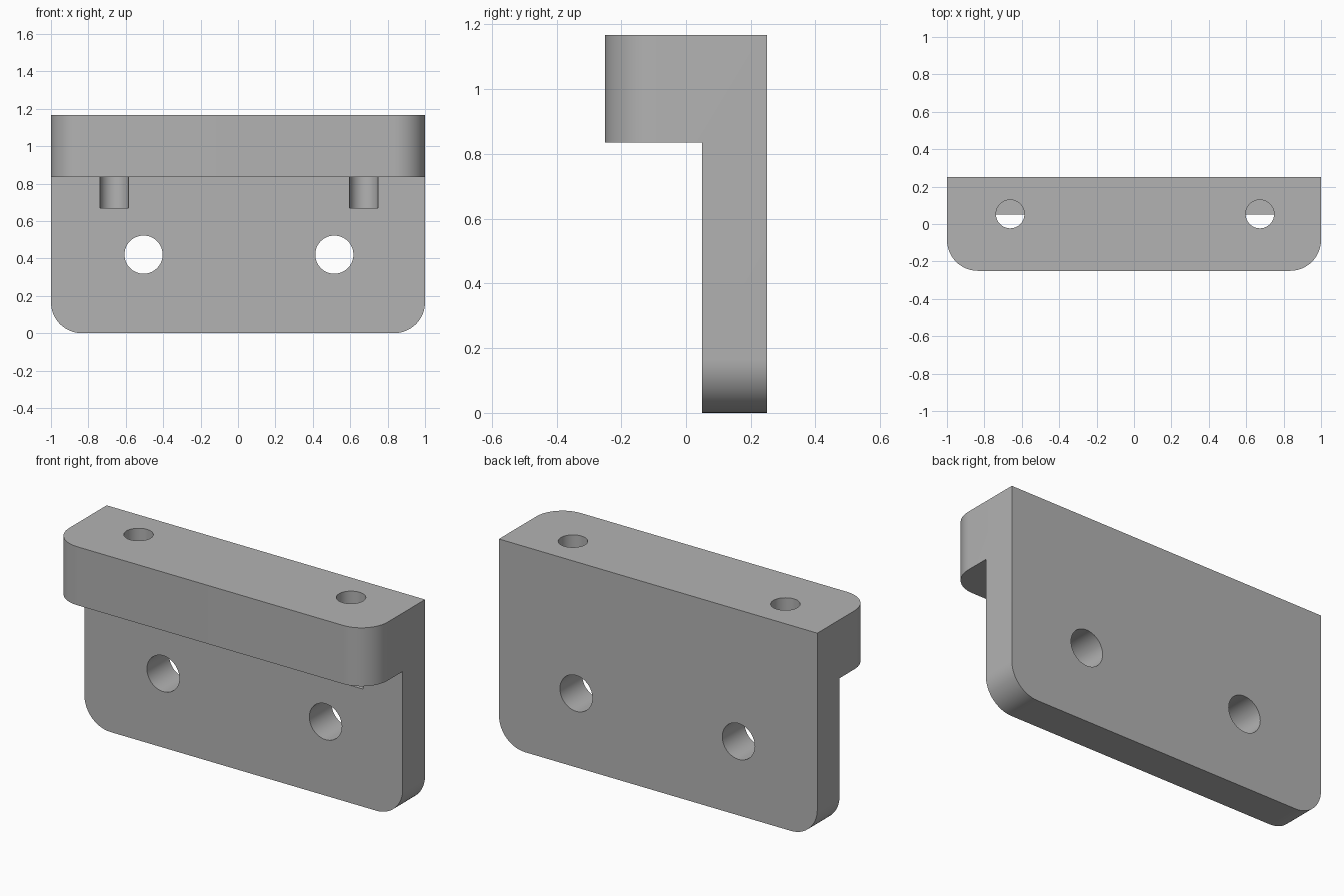
import bpy, bmesh, math

cube = bpy.data.objects.get("Cube")
if cube:
    bpy.data.objects.remove(cube, do_unlink=True)

BACK, PLATE_FRONT, LIP_FRONT = 0.25, 0.05, -0.25
LIP_BOTTOM, TOP = 0.835, 1.167
CORNER = 0.165

grey = bpy.data.materials.new("plain grey")
grey.use_nodes = True
colour = (0.45, 0.45, 0.45, 1)
grey.diffuse_color = colour
grey.node_tree.nodes["Principled BSDF"].inputs["Base Color"].default_value = colour

# Bracket body: L-shaped side profile extruded along x
bm = bmesh.new()
profile = [(BACK, 0), (BACK, TOP), (LIP_FRONT, TOP), (LIP_FRONT, LIP_BOTTOM),
           (PLATE_FRONT, LIP_BOTTOM), (PLATE_FRONT, 0)]
side = bm.faces.new([bm.verts.new((-1, y, z)) for y, z in profile])
moved = bmesh.ops.extrude_face_region(bm, geom=[side])["geom"]
bmesh.ops.translate(bm, vec=(2, 0, 0),
                    verts=[v for v in moved if isinstance(v, bmesh.types.BMVert)])
bmesh.ops.recalc_face_normals(bm, faces=bm.faces)


# Round the lip's front corners and the plate's bottom corners
def is_rounded(edge):
    a, b = (v.co for v in edge.verts)
    if abs(a.x - b.x) > 0.1:
        return False
    at_bottom = max(a.z, b.z) < 0.01
    at_lip_front = max(a.y, b.y) < LIP_FRONT + 0.01
    return at_bottom or at_lip_front


bmesh.ops.bevel(bm, geom=[e for e in bm.edges if is_rounded(e)], offset=CORNER,
                segments=16, profile=0.5, affect='EDGES')
mesh = bpy.data.meshes.new("mounting_bracket")
bm.to_mesh(mesh)
bm.free()
mesh.materials.append(grey)
bracket = bpy.data.objects.new("mounting_bracket", mesh)
bpy.context.collection.objects.link(bracket)


# Drill a round hole and discard the cutter
def drill(name, centre, radius, depth, rotation=(0, 0, 0)):
    bpy.ops.mesh.primitive_cylinder_add(vertices=64, radius=radius, depth=depth,
                                        location=centre, rotation=rotation)
    cutter = bpy.context.object
    cutter.name = name
    cutter.hide_render = True
    cutter.data.materials.append(grey)
    bpy.context.view_layer.objects.active = bracket
    mod = bracket.modifiers.new(name, 'BOOLEAN')
    mod.operation = 'DIFFERENCE'
    mod.solver = 'EXACT'
    mod.object = cutter
    bpy.ops.object.modifier_apply(modifier=mod.name)
    bpy.data.objects.remove(cutter, do_unlink=True)


# Screw holes through the plate
for x in (-0.505, 0.515):
    drill("plate_hole", (x, 0.15, 0.42), 0.102, 0.6, (math.pi / 2, 0, 0))

# Blind holes from the top, leaving half-round pockets in the plate
pocket_floor = 0.668
for x in (-0.662, 0.673):
    drill("top_hole", (x, 0.053, pocket_floor + 0.4), 0.076, 0.8)

bpy.ops.object.select_all(action='DESELECT')
bracket.select_set(True)
bpy.context.view_layer.objects.active = bracket
bpy.ops.object.shade_smooth_by_angle(angle=math.radians(30))
